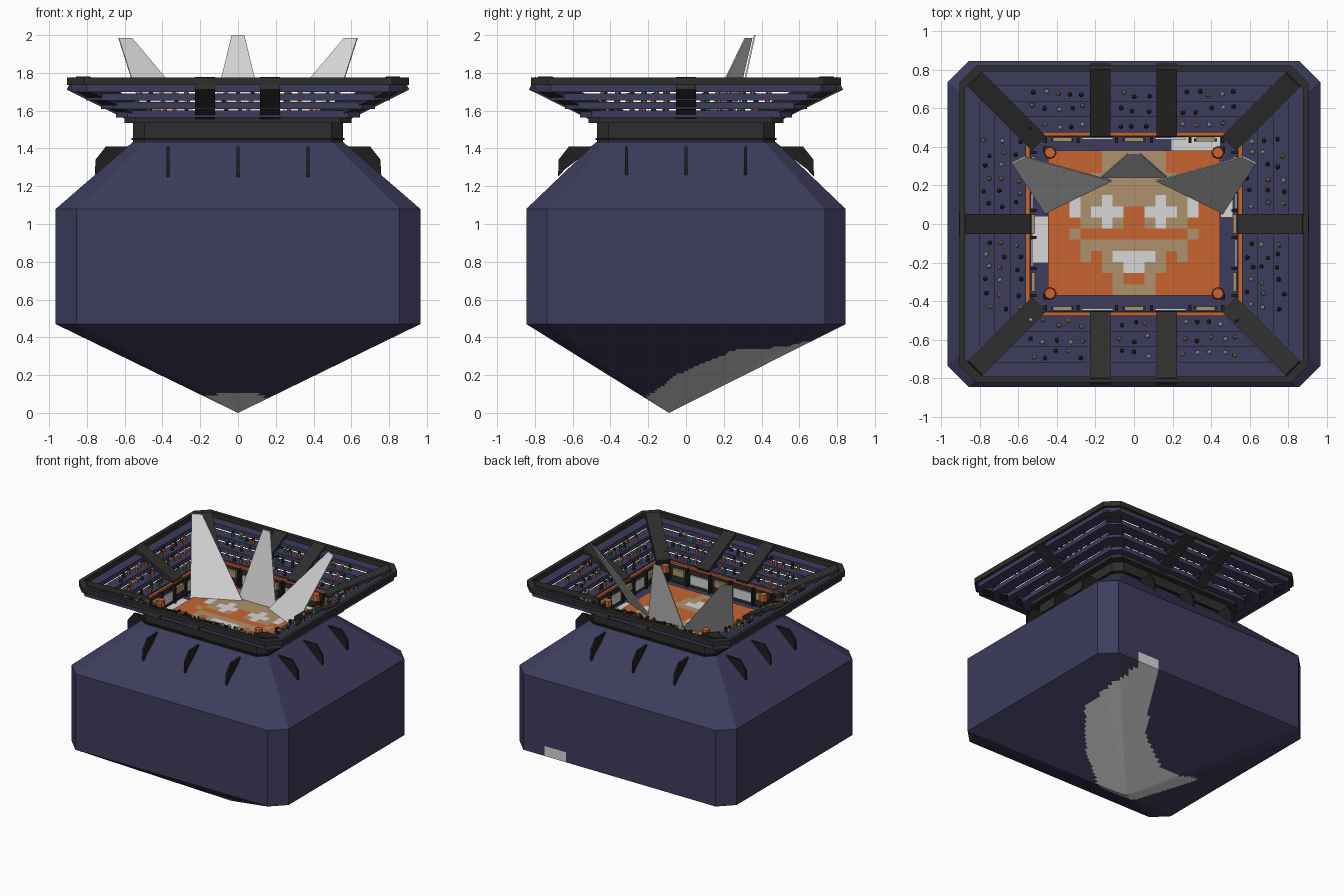
import bpy, bmesh, math, random
from mathutils import Vector, Matrix

if "Cube" in bpy.data.objects:
    bpy.data.objects.remove(bpy.data.objects["Cube"])

random.seed(4)
COLOURS = {
    "navy": (0.047, 0.045, 0.11), "charcoal": (0.027, 0.027, 0.026), "black": (0.013, 0.013, 0.014),
    "orange": (0.58, 0.13, 0.03), "tan": (0.43, 0.29, 0.15), "white": (0.68, 0.68, 0.69),
    "green": (0.02, 0.22, 0.03),
}
NAMES = list(COLOURS)
MATS = []
for n, c in COLOURS.items():
    m = bpy.data.materials.new(n)
    m.diffuse_color = (*c, 1)
    m.use_nodes = True
    m.node_tree.nodes["Principled BSDF"].inputs["Base Color"].default_value = m.diffuse_color
    MATS.append(m)
IDX = {n: i for i, n in enumerate(NAMES)}


def finish(name, bm, mat=None):
    bmesh.ops.recalc_face_normals(bm, faces=bm.faces)
    if mat:
        for f in bm.faces:
            f.material_index = IDX[mat]
    me = bpy.data.meshes.new(name)
    bm.to_mesh(me)
    bm.free()
    for m in MATS:
        me.materials.append(m)
    ob = bpy.data.objects.new(name, me)
    bpy.context.collection.objects.link(ob)
    return ob


def outline(hx, hy, c, n=1):
    """Rectangle with cut corners, n segments per edge."""
    p = [(hx, -hy + c), (hx, hy - c), (hx - c, hy), (-hx + c, hy),
         (-hx, hy - c), (-hx, -hy + c), (-hx + c, -hy), (hx - c, -hy)]
    return [(a[0] + (b[0] - a[0]) * k / n, a[1] + (b[1] - a[1]) * k / n)
            for a, b in zip(p, p[1:] + p[:1]) for k in range(n)]


def bridge(bm, r0, r1):
    k = len(r0)
    return [bm.faces.new((r0[i], r0[(i + 1) % k], r1[(i + 1) % k], r1[i])) for i in range(k)]


def frame(name, section, mat, c=0.06):
    """Closed cross-section (half width, z) swept round the arena outline."""
    bm = bmesh.new()
    rings = [[bm.verts.new((x, y, z)) for x, y in outline(h, h - 0.085, c)] for h, z in section]
    for a, b in zip(rings, rings[1:] + rings[:1]):
        bridge(bm, a, b)
    return finish(name, bm, mat)


def box(bm, centre, size, mat, rot=None):
    M = Matrix.Translation(centre) @ (rot or Matrix()) @ Matrix.Diagonal((*size, 1))
    for v in bmesh.ops.create_cube(bm, size=1, matrix=M)["verts"]:
        for f in v.link_faces:
            f.material_index = IDX[mat]


def prism(name, pts, offset, mat):
    """Flat polygon given thickness along offset."""
    bm = bmesh.new()
    a = [bm.verts.new(p) for p in pts]
    b = [bm.verts.new(Vector(p) + Vector(offset)) for p in pts]
    bm.faces.new(a)
    bm.faces.new(b[::-1])
    bridge(bm, a, b)
    return finish(name, bm, mat)


def inside(x, y, poly):
    hit = False
    for (x0, y0), (x1, y1) in zip(poly, poly[1:] + poly[:1]):
        if (y0 > y) != (y1 > y) and x < (x1 - x0) * (y - y0) / (y1 - y0) + x0:
            hit = not hit
    return hit


# Hull: sloped shoulders, upright walls, pointed underside with a pale crescent
CRESCENT = [(.56, .87), (.64, .86), (.72, .61), (.70, .29), (.57, .12), (.41, -.05), (.18, -.2), (.1, -.25),
            (-.1, -.25), (-.18, -.23), (-.55, .06), (-.4, .18), (-.09, .2), (.2, .37), (.37, .63), (.48, .87)]
bm = bmesh.new()
N = 36
rings = [[bm.verts.new((x, y, z)) for x, y in outline(hx, hy, c, N)] for hx, hy, c, z in
         [(.555, .475, .06, 1.435), (.965, .845, .11, 1.08), (.965, .845, .11, .55), (.965, .845, .11, .47)]]
base = outline(.965, .845, .11, N)
apex = Vector((0, -.09, 0))
STEPS = 36
for k in range(STEPS - 1, 0, -1):
    t = k / STEPS
    rings.append([bm.verts.new((x * t, apex.y + (y - apex.y) * t, .47 * t)) for x, y in base])
bm.faces.new(rings[0])
for a, b in zip(rings, rings[1:]):
    bridge(bm, a, b)
tip = bm.verts.new(apex)
for a, b in zip(rings[-1], rings[-1][1:] + rings[-1][:1]):
    bm.faces.new((a, b, tip))
for f in bm.faces:
    c = f.calc_center_median()
    f.material_index = IDX["white" if c.z < .55 and inside(c.x, c.y, CRESCENT) else "navy"]
finish("hull", bm)

# Claw-like fins on the shoulders, three per side
for side in range(4):
    ang = side * math.pi / 2
    inset = 0 if side % 2 else .08
    for k, s in enumerate((-.37, 0, .37) if side % 2 == 0 else (-.315, 0, .315)):
        R = Matrix.Rotation(ang, 3, 'Z')
        prof = [(.54, 1.41), (.70, 1.41), (.755, 1.34), (.757, 1.25), (.72, 1.29), (.54, 1.43)]
        pts = [R @ Vector((s - .008, -(d - inset), z)) for d, z in prof]
        prism(f"shoulder_fin_{side}_{k}", pts, R @ Vector((.016, 0, 0)), "black")

# Arena wall, terraces and rim
frame("arena_wall", [(.555, 1.43), (.555, 1.535), (.60, 1.535), (.60, 1.575), (.535, 1.575), (.535, 1.43)], "charcoal")
frame("wall_ledge", [(.535, 1.445), (.565, 1.445), (.565, 1.455), (.535, 1.455)], "black")
frame("orange_trim", [(.54, 1.575), (.56, 1.575), (.56, 1.59), (.54, 1.59)], "orange")
for i in range(4):
    a, z = .56 + .08 * i, 1.60 + .045 * i
    frame(f"terrace_{i}", [(a, z - .035), (a + .085, z - .035), (a + .085, z), (a, z)], "navy", .06 + .008 * i)
frame("rim", [(.875, 1.735), (.905, 1.735), (.905, 1.775), (.875, 1.775)], "charcoal", .09)

# Ribs running over the terraces
RIBS = [((sx * .5, sy * .425), (sx * .83, sy * .755)) for sx in (-1, 1) for sy in (-1, 1)]
RIBS += [((x, sy * .47), (x, sy * .815)) for x in (-.175, .17) for sy in (-1, 1)]
RIBS += [((sx * .55, 0), (sx * .89, 0)) for sx in (-1, 1)]
bm = bmesh.new()
for p, q in RIBS:
    p, q = Vector((*p, 1.575)), Vector((*q, 1.745))
    d = (q - p).normalized()
    side = Vector((0, 0, 1)).cross(d).normalized()
    rot = Matrix((d, side, d.cross(side))).transposed().to_4x4()
    box(bm, (p + q) / 2, ((q - p).length, .105, .075), "charcoal", rot)
finish("ribs", bm)

# Playing field with a mirrored mosaic, each row listed from the centre outwards
ROWS = ["TTTOOOOO", "TTTOOOOO", "TTTTOOOO", "TTTTTOOO", "TWTTTWOO", "WWWTTWOO", "OTWTTOOO",
        "OOOOOTOO", "TTTTTOOO", "WWTOTOOO", "WWTOOOOO", "OTTOOOOO", "TTOOOOOO"]
ROWS[4:7] = ["TTWTTWOO", "OWWWTWOO", "OTWTTOOO"]
ROWS[9:12] = ["WWTOTOOO", "WTTOOOOO", "OTOOOOOO"]
KEY = {"T": "tan", "O": "orange", "W": "white"}
bm = bmesh.new()
cw, ch = .445 / 8, .75 / 13
for r, row in enumerate(ROWS):
    for c, k in enumerate(row):
        for s in (-1, 1):
            x, y = s * (c + .5) * cw, .38 - (r + .5) * ch
            f = bm.faces.new([bm.verts.new((x + a * cw / 2, y + b * ch / 2, 1.457))
                              for a, b in ((-1, -1), (1, -1), (1, 1), (-1, 1))])
            f.material_index = IDX[KEY[k]]
bmesh.ops.remove_doubles(bm, verts=bm.verts, dist=.001)
finish("field_mosaic", bm)
bm = bmesh.new()
box(bm, (0, .005, 1.444), (.89, .75, .022), "orange")
# pale patches on the floor beside the field
box(bm, (.32, .42, 1.437), (.25, .08, .008), "white")
box(bm, (-.485, -.08, 1.437), (.08, .24, .008), "white")
box(bm, (.48, .12, 1.437), (.06, .17, .008), "white")
finish("field_base", bm)

# Boards, benches and posts round the inner wall
bm = bmesh.new()
for s in (-1, 1):
    for x in (-.37, 0, .37):
        box(bm, (x, s * .437, 1.53), (.10, .02, .05), "tan")
        box(bm, (x, s * .435, 1.48), (.12, .015, .045), "charcoal")
    for x in (-.19, .19):
        box(bm, (x, s * .444, 1.50), (.16, .01, .075), "white")
    for y in (-.3, 0, .3):
        box(bm, (s * .522, y, 1.53), (.02, .10, .05), "tan")
    for y in (-.15, .15):
        box(bm, (s * .529, y, 1.50), (.01, .14, .075), "white")
    for x in (-.46, -.29, -.09, .09, .29, .46):
        box(bm, (x, s * .435, 1.515), (.016, .03, .14), "black")
    for y in (-.37, -.23, -.07, .07, .23, .37):
        box(bm, (s * .52, y, 1.515), (.03, .016, .14), "black")
finish("wall_boards", bm)

# Corner lamps
bm = bmesh.new()
for sx in (-1, 1):
    for y in (-.36, .37):
        box(bm, (sx * .455, y * 1.04, 1.50), (.035, .035, .12), "black")
        res = bmesh.ops.create_cone(bm, cap_ends=True, segments=8, radius1=.034, radius2=.028, depth=.05,
                                    matrix=Matrix.Translation((sx * .435, y, 1.58)))
        for v in res["verts"]:
            for f in v.link_faces:
                f.material_index = IDX["orange"]
finish("corner_lamps", bm)

# Three pale blades rising from the field and leaning outwards
prism("blade_centre", [(-.17, .24, 1.45), (.17, .24, 1.45), (.033, .36, 2), (-.033, .36, 2)], (0, .008, 0), "white")
for s in (-1, 1):
    prism("blade_right" if s > 0 else "blade_left",
          [(s * .11, .22, 1.45), (s * .46, .05, 1.45), (s * .63, .31, 1.985), (s * .56, .345, 1.985)],
          (s * .004, .007, 0), "white")

# Spectators: small cone body and round head
bm = bmesh.new()


def spectator(x, y, z):
    body = random.choice(("orange", "orange", "charcoal", "green"))
    head = random.choice(("charcoal", "charcoal", "tan", "white"))
    res = bmesh.ops.create_cone(bm, cap_ends=True, segments=6, radius1=.013, radius2=.009, depth=.03,
                                matrix=Matrix.Translation((x, y, z + .015)))["verts"]
    top = bmesh.ops.create_icosphere(bm, subdivisions=1, radius=.013,
                                     matrix=Matrix.Translation((x, y, z + .037)))["verts"]
    for verts, mat in ((res, body), (top, head)):
        for v in verts:
            for f in v.link_faces:
                f.material_index = IDX[mat]


for i in range(3):
    h, z = .60 + .08 * i, 1.60 + .045 * i
    for s in (-1, 1):
        for k in range(17):
            x = (k - 8) * .066 + random.uniform(-.015, .015)
            if min(abs(x - .17), abs(x + .175)) > .07:
                spectator(x, s * (h - .085 + random.uniform(-.02, .02)), z)
        for k in range(14):
            y = (k - 6.5) * .066 + random.uniform(-.015, .015)
            if abs(y) > .07:
                spectator(s * (h + random.uniform(-.02, .02)), y, z)
finish("spectators", bm)
